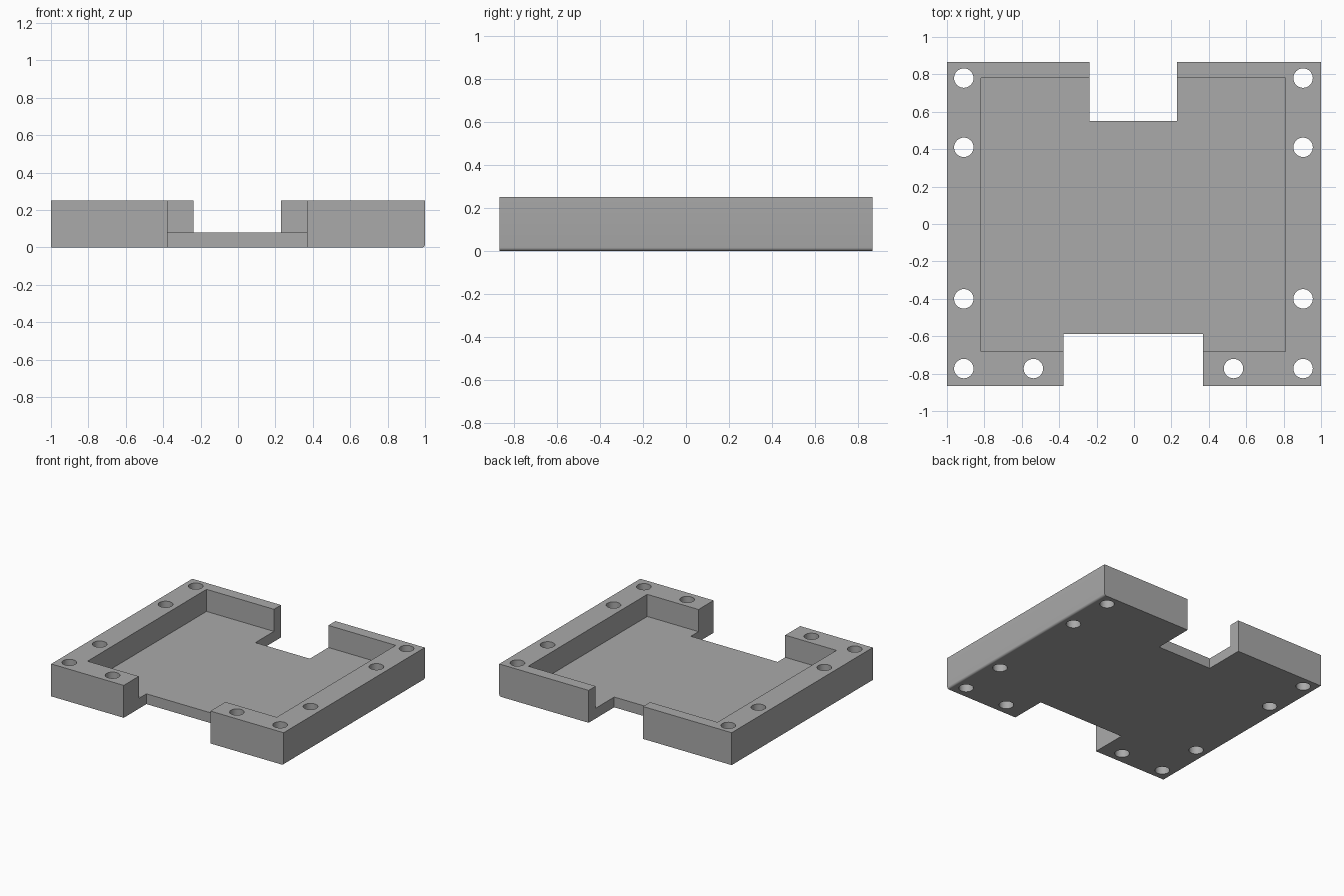
import bpy
import bmesh
from mathutils import Vector

cube = bpy.data.objects.get("Cube")
if cube:
    bpy.data.objects.remove(cube, do_unlink=True)

HEIGHT, FLOOR = 0.252, 0.08
SHIFT = -0.003  # cut-outs sit slightly off centre

grey = bpy.data.materials.new("plain grey")
grey.use_nodes = True
GREY = (0.4, 0.4, 0.4, 1)
grey.diffuse_color = GREY
grey.node_tree.nodes["Principled BSDF"].inputs["Base Color"].default_value = GREY


def box(name, low, high):
    """Box between two opposite corners."""
    bm = bmesh.new()
    bmesh.ops.create_cube(bm, size=1)
    low, high = Vector(low), Vector(high)
    for v in bm.verts:
        v.co = (low + high) / 2 + v.co * (high - low)
    return finish(name, bm)


def finish(name, bm):
    mesh = bpy.data.meshes.new(name)
    bm.to_mesh(mesh)
    bm.free()
    obj = bpy.data.objects.new(name, mesh)
    bpy.context.collection.objects.link(obj)
    mesh.materials.append(grey)
    return obj


def cut(target, cutter):
    """Subtract the cutter, then discard it."""
    cutter.hide_render = True
    mod = target.modifiers.new("cut", "BOOLEAN")
    mod.operation = "DIFFERENCE"
    mod.solver = "EXACT"
    mod.object = cutter
    bpy.context.view_layer.objects.active = target
    bpy.ops.object.modifier_apply(modifier=mod.name)
    bpy.data.objects.remove(cutter, do_unlink=True)


# Tray block with one rounded lower edge
tray = box("tray", (-1, -0.867, 0), (1, 0.867, HEIGHT))
bm = bmesh.new()
bm.from_mesh(tray.data)
edge = [e for e in bm.edges if all(v.co.x > 0.9 and v.co.z < 0.01 for v in e.verts)]
bmesh.ops.bevel(bm, geom=edge, offset=0.016, segments=5, profile=0.5, affect="EDGES")
bm.to_mesh(tray.data)
bm.free()

# Central pocket, then the notches through the front and back walls
cut(tray, box("pocket_cutter", (SHIFT - 0.814, -0.682, FLOOR), (SHIFT + 0.814, 0.78, 1)))
cut(tray, box("front_notch_cutter", (SHIFT - 0.373, -1, -1), (SHIFT + 0.373, -0.588, 1)))
cut(tray, box("back_notch_cutter", (SHIFT - 0.234, 0.552, -1), (SHIFT + 0.234, 1, 1)))

# Screw holes
spots = [(0.907, y) for y in (0.78, 0.41, -0.4, -0.773)] + [(0.535, -0.773)]
for x, y in spots:
    for side in (-1, 1):
        bm = bmesh.new()
        bmesh.ops.create_cone(bm, cap_ends=True, segments=32, radius1=0.052,
                              radius2=0.052, depth=1)
        bmesh.ops.translate(bm, verts=bm.verts, vec=(SHIFT + side * x, y, 0.1))
        cut(tray, finish("hole_cutter", bm))

# One material, smooth holes and rounding, sharp corners
tray.data.materials.clear()
tray.data.materials.append(grey)
for face in tray.data.polygons:
    face.material_index = 0
bpy.ops.object.select_all(action="DESELECT")
tray.select_set(True)
bpy.context.view_layer.objects.active = tray
bpy.ops.object.shade_smooth_by_angle()
